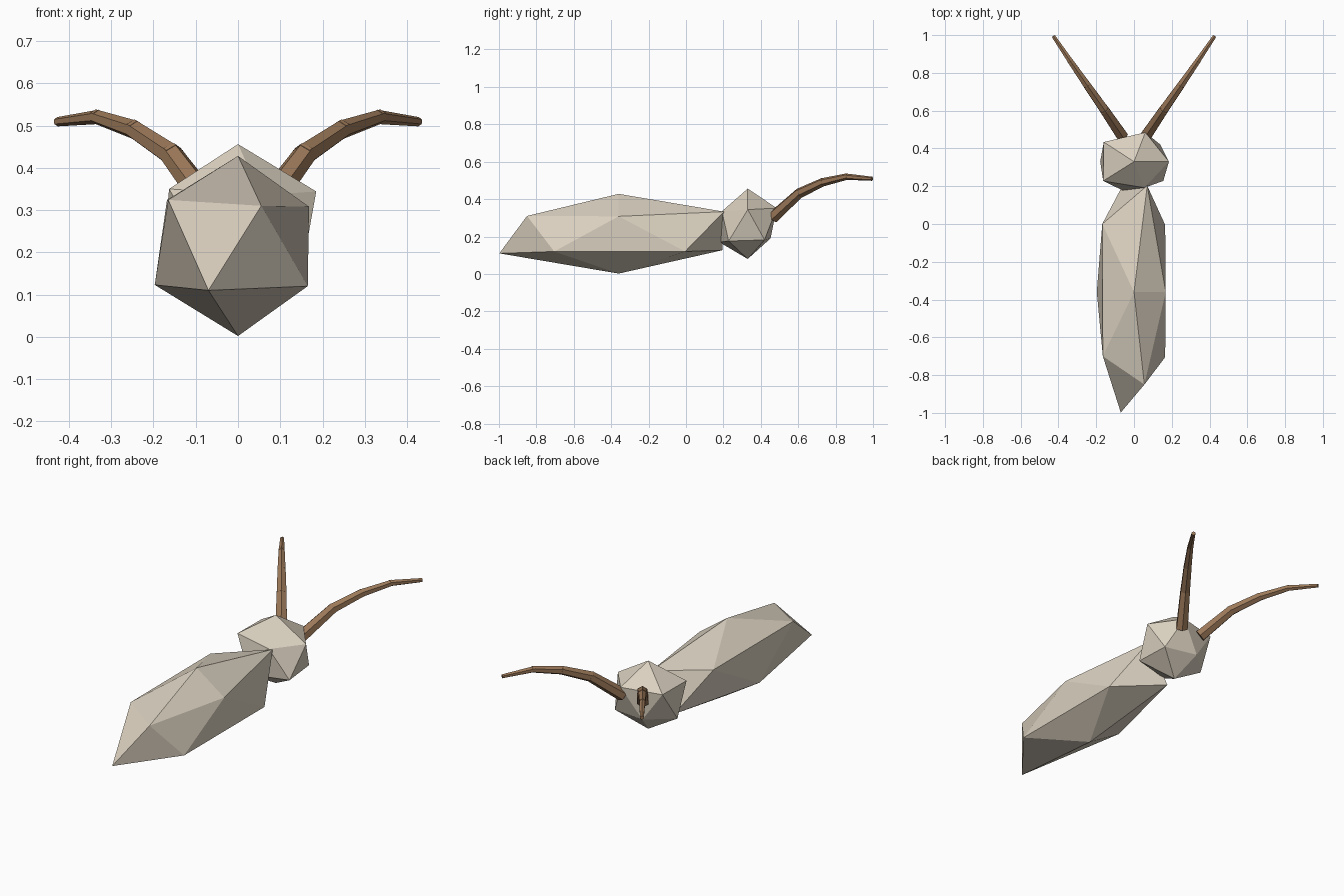
import bpy
import bmesh
from mathutils import Vector

cube = bpy.data.objects.get("Cube")
if cube:
    bpy.data.objects.remove(cube, do_unlink=True)


def material(name, rgb):
    mat = bpy.data.materials.new(name)
    mat.use_nodes = True
    mat.diffuse_color = (*rgb, 1)
    mat.node_tree.nodes["Principled BSDF"].inputs["Base Color"].default_value = (*rgb, 1)
    return mat


def finish(name, bm, mat):
    mesh = bpy.data.meshes.new(name)
    bmesh.ops.recalc_face_normals(bm, faces=bm.faces)
    bm.to_mesh(mesh)
    bm.free()
    mesh.materials.append(mat)
    obj = bpy.data.objects.new(name, mesh)
    bpy.context.collection.objects.link(obj)
    return obj


def stone(name, centre, size, corners, mat):
    """Icosahedron whose nearest corners are pulled to uneven positions."""
    bm = bmesh.new()
    bmesh.ops.create_icosphere(bm, subdivisions=1, radius=1)
    for v in bm.verts:
        v.co = Vector(a * s + c for a, s, c in zip(v.co, size, centre))
    start = {v: v.co.copy() for v in bm.verts}
    for corner in map(Vector, corners):
        nearest = min(start, key=lambda v: (start[v] - corner).length)
        nearest.co = corner
    return finish(name, bm, mat)


bone = material("pale beige", (0.70, 0.63, 0.52))
horn = material("horn brown", (0.33, 0.19, 0.10))

# Long faceted body, slightly irregular
stone("body", (0, -0.36, 0.215), (0.225, 0.67, 0.213), [
    (-0.07, -0.998, 0.11), (0.055, -0.85, 0.31),
    (0.165, -0.705, 0.12), (0.165, -0.005, 0.12),
    (-0.165, -0.70, 0.324), (-0.168, 0.0, 0.324),
    (0.168, -0.36, 0.308), (-0.197, -0.36, 0.123),
    (0.07, 0.203, 0.333), (-0.065, 0.195, 0.127)], bone)

# Small faceted head
stone("head", (0, 0.33, 0.268), (0.20, 0.19, 0.188), [
    (-0.16, 0.434, 0.35), (-0.163, 0.228, 0.35),
    (0.185, 0.33, 0.344), (0.06, 0.485, 0.352), (0.055, 0.192, 0.335),
    (0.155, 0.228, 0.176), (0.14, 0.42, 0.182),
    (-0.06, 0.178, 0.17), (-0.05, 0.452, 0.19)], bone)

# Curved horns: tapering six-sided segments that overlap at the joints
path = [(0.062, 0.465, 0.303), (0.157, 0.605, 0.431), (0.245, 0.73, 0.490),
        (0.334, 0.858, 0.520), (0.427, 0.995, 0.509)]
radii = [0.034, 0.028, 0.023, 0.017, 0.011]
for side, label in ((1, "left"), (-1, "right")):
    points = [Vector((x * side, y, z)) for x, y, z in path]
    bm = bmesh.new()
    for i in range(len(points) - 1):
        a, b = points[i], points[i + 1]
        along = (b - a).normalized()
        if i:
            a = a - along * 0.008
        if i < len(points) - 2:
            b = b + along * 0.008
        across = along.cross(Vector((0, 0, 1))).normalized()
        frame = across.to_4d().to_3d(), across.cross(along), along
        seg = bmesh.ops.create_cone(bm, cap_ends=True, segments=6, radius1=radii[i],
                                    radius2=radii[i + 1], depth=(b - a).length)
        for v in seg["verts"]:
            x, y, z = v.co
            v.co = (a + b) / 2 + frame[0] * x + frame[1] * y + frame[2] * z
    finish(label + "_horn", bm, horn)
